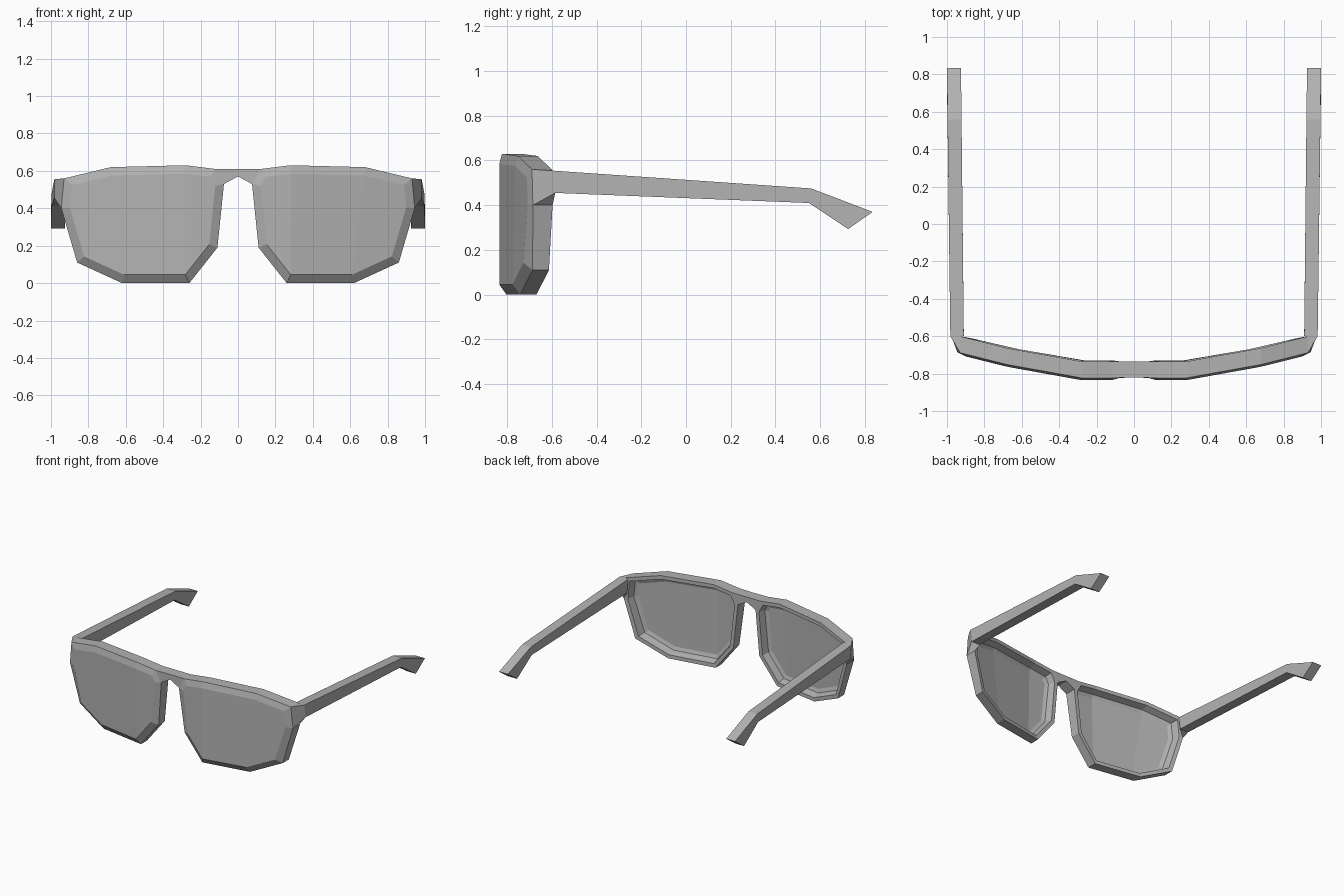
import bpy
import bmesh
from mathutils import Vector

if "Cube" in bpy.data.objects:
    bpy.data.objects.remove(bpy.data.objects["Cube"], do_unlink=True)

grey = bpy.data.materials.new("plain grey")
grey.use_nodes = True
COLOUR = (0.45, 0.45, 0.45, 1)
grey.diffuse_color = COLOUR
grey.node_tree.nodes["Principled BSDF"].inputs["Base Color"].default_value = COLOUR

# Outline of the left eye rim (x, z), clockwise from the bridge
OUTLINE = [Vector(p) for p in (
    (0.12, 0.61), (0.28, 0.63), (0.68, 0.62), (0.93, 0.56), (0.945, 0.40),
    (0.86, 0.11), (0.62, 0), (0.26, 0), (0.11, 0.19), (0.075, 0.53))]
COUNT = len(OUTLINE)
# Flat panels of the wrapped lens
PANELS = ((0, 1, 7, 8, 9), (1, 2, 6, 7), (2, 3, 4, 5, 6))
BRIDGE_EDGE = COUNT - 1


def wrap(x):
    """Front surface depth, curving back towards the temples."""
    return -0.835 + 0.18 * max(0, min(x, 0.68) - 0.28) + 0.25 * max(0, x - 0.68)


def ring(inset, depth, top_depth=None):
    """Outline moved inwards by inset and back by depth."""
    result = []
    for i, p in enumerate(OUTLINE):
        a = (p - OUTLINE[i - 1]).normalized()
        b = (OUTLINE[(i + 1) % COUNT] - p).normalized()
        na, nb = Vector((a.y, -a.x)), Vector((b.y, -b.x))
        q = p + (na + nb) * inset / (1 + na.dot(nb))
        back = top_depth if top_depth is not None and p.y > 0.3 else depth
        result.append(Vector((q.x, wrap(q.x) + back, q.y)))
    return result


def finish(name, bm):
    bmesh.ops.recalc_face_normals(bm, faces=bm.faces)
    mesh = bpy.data.meshes.new(name)
    bm.to_mesh(mesh)
    bm.free()
    mesh.materials.append(grey)
    obj = bpy.data.objects.new(name, mesh)
    bpy.context.collection.objects.link(obj)


def add_ring(bm, points, side=1):
    return [bm.verts.new((p.x * side, p.y, p.z)) for p in points]


def join(bm, a, b, skip=None):
    for i in range(len(a)):
        if i != skip:
            j = (i + 1) % len(a)
            bm.faces.new((a[i], a[j], b[j], b[i]))


front = ring(0.045, 0)
edge = ring(0, 0.032, 0.012)
back = ring(0, 0.105, 0.1)
lip = ring(0.028, 0.105, 0.1)
step = ring(0.042, 0.05)
seat = ring(0.068, 0.04)

# Frame: two rims joined by the bridge
bm = bmesh.new()
loops = [add_ring(bm, r) for r in (front, edge, back, lip, step, seat)]
for k, loop in enumerate(loops):
    join(bm, loop, loops[(k + 1) % len(loops)], BRIDGE_EDGE if k == 1 else None)
e, b = loops[1], loops[2]
rim_end = [e[0], e[-1], b[-1], b[0]]
centre = [bm.verts.new(p) for p in (
    (0, -0.82, 0.61), (0, -0.82, 0.57), (0, -0.735, 0.57), (0, -0.735, 0.61))]
join(bm, rim_end, centre)
bmesh.ops.mirror(bm, geom=bm.verts[:] + bm.edges[:] + bm.faces[:],
                 axis='X', merge_dist=0.0001)
finish("frame", bm)

for side, label in ((1, "left"), (-1, "right")):
    # Lens: faceted front and back
    bm = bmesh.new()
    outer, inner = add_ring(bm, front, side), add_ring(bm, seat, side)
    join(bm, outer, inner)
    for panel in PANELS:
        for loop in (outer, inner):
            bm.faces.new([loop[i] for i in panel])
    finish(label + "_lens", bm)

    # Arm: hinge block, straight temple and bent ear tip
    stations = [[edge[3], edge[4], back[4], back[3]]]
    for xo, xi, top, low in (
            (0.982, 0.91, (-0.6, 0.555), (-0.585, 0.455)),
            (0.997, 0.922, (0.56, 0.475), (0.55, 0.41)),
            (1.0, 0.925, (0.835, 0.37), (0.725, 0.293))):
        stations.append([Vector((x, y, z)) for x, (y, z) in (
            (xo, top), (xo, low), (xi, low), (xi, top))])
    bm = bmesh.new()
    rings = [add_ring(bm, s, side) for s in stations]
    for near, far in zip(rings, rings[1:]):
        join(bm, near, far)
    bm.faces.new(rings[0])
    bm.faces.new(rings[-1])
    finish(label + "_arm", bm)
